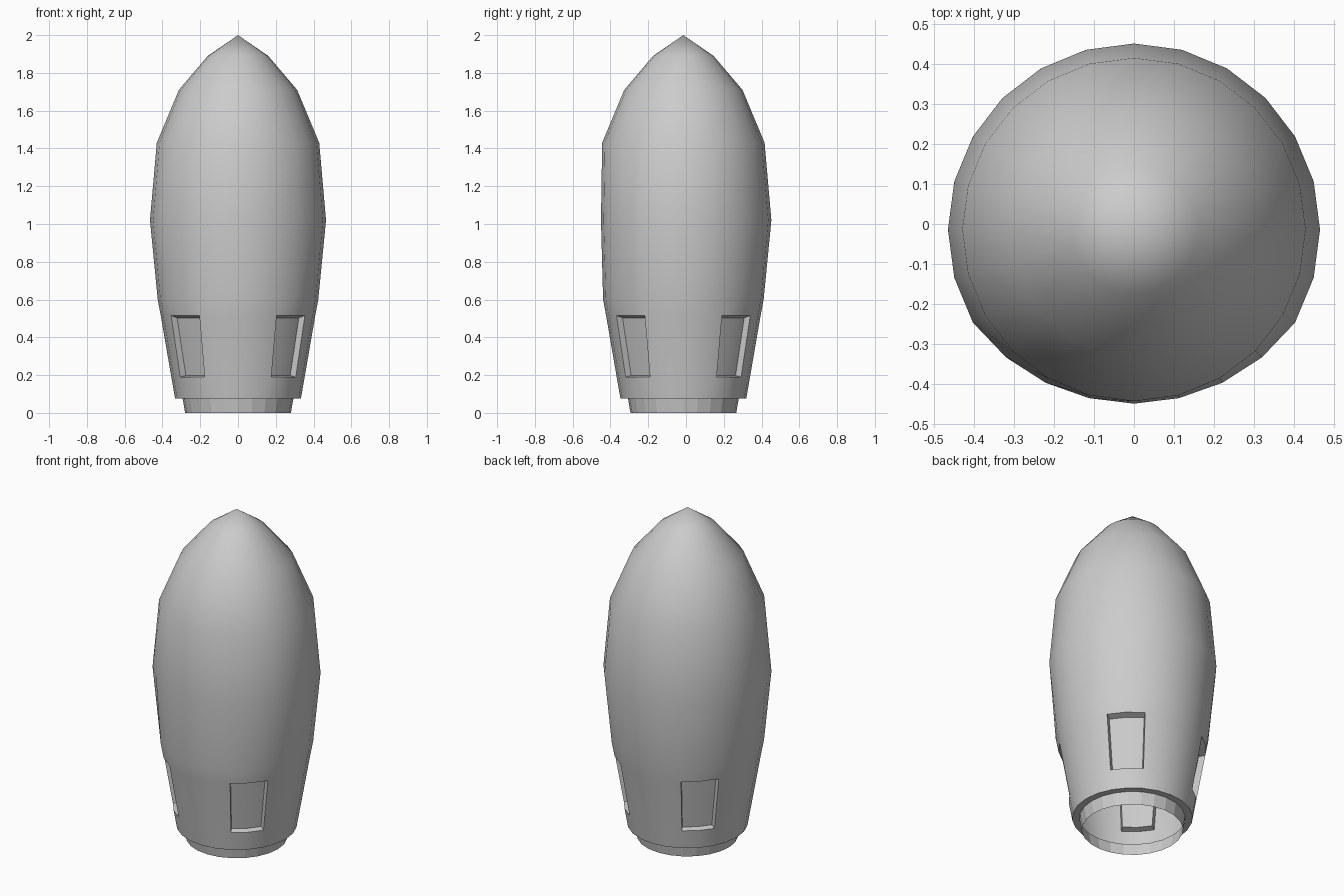
import bpy, bmesh
from math import sin, cos, radians

if "Cube" in bpy.data.objects:
    bpy.data.objects.remove(bpy.data.objects["Cube"])

SIDES = 24
AXIS_Y = -0.014
STEP = 360 / SIDES
# hull profile from the open foot to the last ring below the tip: (radius, z)
PROFILE = [(0.28, 0.0), (0.293, 0.075), (0.333, 0.075), (0.353, 0.19),
           (0.409, 0.515), (0.425, 0.6), (0.466, 1.02), (0.43, 1.43),
           (0.313, 1.71), (0.16, 1.89)]
MID_RING, WINDOW_BAND = 6, 3
# slight flattening of the widest ring, by segments away from the front
FLATTEN = {0: 0.436, 1: 0.437, 2: 0.443, 3: 0.453}


def polar(r, angle, z):
    # angle 0 faces the front (-y)
    a = radians(angle)
    return (r * sin(a), AXIS_Y - r * cos(a), z)


bm = bmesh.new()

# rings of the hull
rings = []
for k, (r, z) in enumerate(PROFILE):
    ring = []
    for i in range(SIDES):
        rad = r
        if k == MID_RING:
            rad = FLATTEN.get(min(i, SIDES - i), r)
        ring.append(bm.verts.new(polar(rad, i * STEP, z)))
    rings.append(ring)


def is_window(k, i):
    return k == WINDOW_BAND and i % 6 in (2, 3)


# hull skin, leaving the four window openings
for k in range(len(rings) - 1):
    for i in range(SIDES):
        if is_window(k, i):
            continue
        j = (i + 1) % SIDES
        f = bm.faces.new((rings[k][i], rings[k][j], rings[k + 1][j], rings[k + 1][i]))
        f.smooth = k > 0

# pointed nose
tip = bm.verts.new(polar(0, 0, 2.0))
for i in range(SIDES):
    bm.faces.new((rings[-1][i], rings[-1][(i + 1) % SIDES], tip)).smooth = True

# recessed windows on the diagonals
DEPTH = 0.035
for start in range(2, SIDES, 6):
    low, high = rings[WINDOW_BAND], rings[WINDOW_BAND + 1]
    outer = [low[start + n] for n in range(3)] + [high[start + n] for n in (2, 1, 0)]
    inner = []
    for n in range(3):
        inner.append(bm.verts.new(polar(0.354 - DEPTH, (start + n) * STEP, 0.198)))
    for n in (2, 1, 0):
        inner.append(bm.verts.new(polar(0.407 - DEPTH, (start + n) * STEP, 0.503)))
    for a in range(6):
        b = (a + 1) % 6
        bm.faces.new((outer[a], outer[b], inner[b], inner[a]))
    for quad in ((0, 1, 4, 5), (1, 2, 3, 4)):
        bm.faces.new([inner[q] for q in quad]).smooth = True

# keep steps and window frames crisp
bm.normal_update()
for e in bm.edges:
    if len(e.link_faces) == 2 and e.calc_face_angle(0) > radians(30):
        e.smooth = False

mesh = bpy.data.meshes.new("rocket_hull")
bm.to_mesh(mesh)
bm.free()
hull = bpy.data.objects.new("rocket_hull", mesh)
bpy.context.collection.objects.link(hull)
